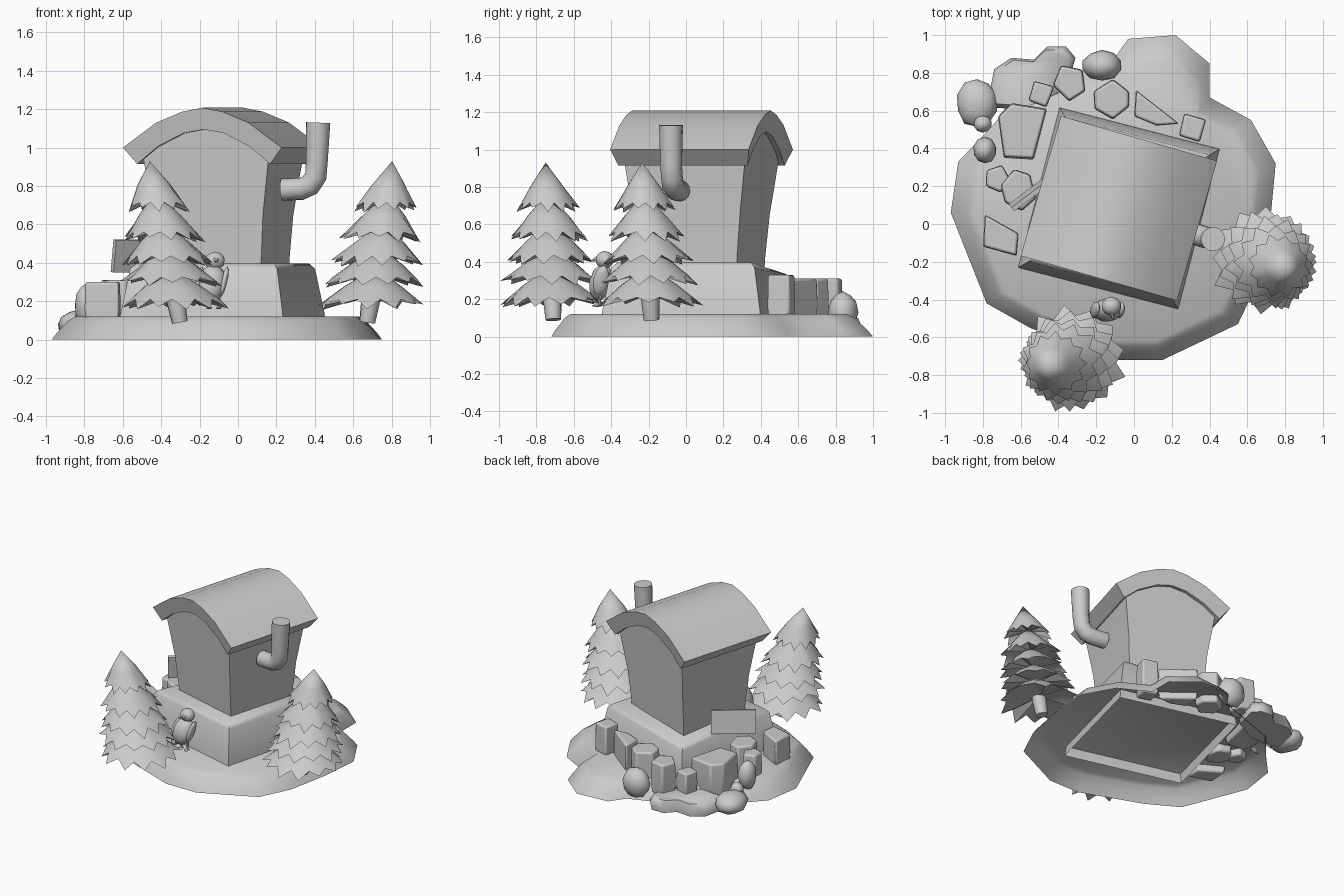
import bpy, bmesh, math, random
from mathutils import Vector, Matrix

if "Cube" in bpy.data.objects:
    bpy.data.objects.remove(bpy.data.objects["Cube"])

random.seed(4)
grey = bpy.data.materials.new("plain grey")
grey.diffuse_color = (0.6, 0.6, 0.6, 1)
grey.use_nodes = True
grey.node_tree.nodes["Principled BSDF"].inputs["Base Color"].default_value = grey.diffuse_color


def turned(deg):
    return Matrix.Translation((-0.08, 0.083, 0)) @ Matrix.Rotation(math.radians(deg), 4, 'Z')


def finish(bm, name, matrix=None, smooth=None, bevel=0):
    bmesh.ops.recalc_face_normals(bm, faces=bm.faces)
    if matrix:
        bm.transform(matrix)
    me = bpy.data.meshes.new(name)
    bm.to_mesh(me)
    bm.free()
    ob = bpy.data.objects.new(name, me)
    bpy.context.collection.objects.link(ob)
    me.materials.append(grey)
    if bevel:
        mod = ob.modifiers.new("bevel", 'BEVEL')
        mod.width, mod.segments = bevel, 2
    if smooth:
        bpy.ops.object.select_all(action='DESELECT')
        ob.select_set(True)
        bpy.context.view_layer.objects.active = ob
        bpy.ops.object.shade_smooth_by_angle(angle=math.radians(smooth))
    return ob


def loft(rings, cap_start=True, cap_end=True):
    """Join rings of equal length with quads."""
    bm = bmesh.new()
    vs = [[bm.verts.new(p) for p in r] for r in rings]
    n = len(vs[0])
    for a, b in zip(vs, vs[1:]):
        for i in range(n):
            bm.faces.new((a[i], a[(i + 1) % n], b[(i + 1) % n], b[i]))
    if cap_start:
        bm.faces.new(vs[0])
    if cap_end:
        bm.faces.new(vs[-1])
    return bm


def slab(name, outline, levels, cx, cy, cap=False):
    """Flat piece of land: (scale, height) levels around a centre."""
    rings = [[(cx + (x - cx) * s, cy + (y - cy) * s, z) for x, y in outline] for s, z in levels]
    finish(loft(rings, cap_start=cap), name, smooth=65)


# Ground with sloped rim and a bulge at the back, and a low flat stone
slab("ground", [(-.97, .06), (-.93, .33), (-.75, .52), (-.6, .7), (-.3, .8), (-.11, .87), (-.03, .98),
                (.22, 1.0), (.4, .85), (.4, .67), (.62, .55), (.75, .32), (.72, 0), (.66, -.3),
                (.55, -.53), (.15, -.72), (-.1, -.72), (-.55, -.55), (-.78, -.42)],
     [(1, 0), (.97, .035), (.9, .1), (.86, .12)], -.1, 0)
slab("flat_stone", [(-.78, .62), (-.74, .82), (-.65, .88), (-.53, .87), (-.46, .94), (-.36, .94),
                    (-.31, .88), (-.36, .7), (-.55, .6)], [(.97, .01), (1, .05), (.88, .1)], -.54, .78, True)


def square(h, z, back=0):
    return [(-h, -h, z), (h, -h, z), (h, h, z), (-h, h, z - back)]


# Foundation, lower at its back corner
finish(loft([square(.445, .05), square(.435, .14), square(.395, .37, .06), square(.37, .395, .06)],
            cap_start=False), "foundation", turned(-14.5), smooth=50)

# House body, flaring upwards, with arched gables
side = [(-.275, .3), (.28, .3), (.285, .42), (.3, .65), (.34, .94), (.21, 1.04), (.08, 1.1),
        (-.08, 1.1), (-.21, 1.04), (-.335, .94), (-.295, .65), (-.28, .42)]
depth = lambda z: .27 + .065 * min(1, ((z - .3) / .64) ** 1.5)
finish(loft([[(x, s * depth(z), z) for x, z in side] for s in (-1, 1)]), "house_body", turned(-15.5), smooth=40)

# Thick arched roof with ends that slope inwards below
outer = [(-.43, 1.0), (-.25, 1.13), (-.11, 1.187), (0, 1.208), (.11, 1.187), (.25, 1.13), (.43, 1.0)]
inner = [(.36, .915), (.25, 1.005), (.11, 1.075), (0, 1.095), (-.11, 1.075), (-.25, 1.005), (-.36, .915)]
finish(loft([[(x, s * .385, z) for x, z in outer] + [(x, s * .36, z) for x, z in inner] for s in (-1, 1)]),
       "roof", turned(-16), smooth=50)


# Bent stove pipe
def tube(name, path, sides=14):
    rings = []
    pts = [Vector(p[:3]) for p in path]
    for i, p in enumerate(pts):
        d = (pts[min(i + 1, len(pts) - 1)] - pts[max(i - 1, 0)]).normalized()
        u = d.cross(Vector((.2, 1, .1))).normalized()
        v = d.cross(u)
        rings.append([p + path[i][3] * (u * math.cos(a) + v * math.sin(a))
                      for a in (k * math.tau / sides for k in range(sides))])
    finish(loft(rings), name, smooth=50)


tube("stove_pipe", [(.23, -.035, .78, .058), (.33, -.055, .785, .058), (.375, -.07, .805, .058),
                    (.405, -.075, .85, .058), (.41, -.08, .92, .058), (.418, -.08, 1.13, .064)])


# Fir trees: leaning trunk with stacked jagged skirts
def tree(name, base, top, phase):
    base, top = Vector(base), Vector(top)
    tiers = [(.93, .685, .17), (.77, .53, .215), (.62, .405, .245), (.49, .295, .27), (.38, .18, .29)]
    axis = lambda z: base.lerp(top, (z - base.z) / (top.z - base.z))
    teeth = 12
    for t, (hi, lo, r) in enumerate(tiers):
        bm = bmesh.new()
        apex = bm.verts.new(axis(hi))
        under = bm.verts.new(axis(lo + .05))
        mid, rim = [], []
        for i in range(teeth * 2):
            a = math.pi * i / teeth + phase + t * .7
            d = Vector((math.cos(a), math.sin(a), 0))
            tip = i % 2 == 0
            mid.append(bm.verts.new(axis(lo + (hi - lo) * .48) + d * r * .52))
            rr = r * (random.uniform(.92, 1.02) if tip else .8)
            zz = lo + (random.uniform(-.025, .01) if tip else .03)
            rim.append(bm.verts.new(axis(zz) + d * rr))
        n = len(rim)
        for i in range(n):
            j = (i + 1) % n
            bm.faces.new((apex, mid[i], mid[j]))
            bm.faces.new((mid[i], rim[i], rim[j], mid[j]))
            bm.faces.new((rim[j], rim[i], under))
        finish(bm, f"{name}_branches_{t + 1}", smooth=60)
    p, q = axis(.09), axis(.4)
    tube(name + "_trunk", [(*p, .042), (*axis(.2), .05), (*q, .04)], 10)


tree("front_tree", (-.305, -.71, .1), (-.46, -.75, .93), 0)
tree("right_tree", (.675, -.185, .1), (.805, -.235, .94), .3)


# Blocky stones around the back
def block(name, ring, h):
    cx, cy = (sum(p[i] for p in ring) / len(ring) for i in (0, 1))
    rings = [[(cx + (x - cx) * s, cy + (y - cy) * s, z) for x, y in ring]
             for s, z in ((.92, .07), (1, .16), (.95, h))]
    finish(loft(rings), name, smooth=50, bevel=.012)


block("big_block", [(-.65, .64), (-.46, .61), (-.53, .34), (-.69, .35), (-.72, .57)], .31)
block("wedge_block", [(.01, .71), (.24, .53), (.12, .52), (0, .57)], .31)
block("left_block", [(-.79, .05), (-.61, -.05), (-.62, -.17), (-.8, -.12)], .3)
# x, y, width, depth, top height, turn, sides
blocks = [(-.34, .75, .17, .19, .31, 10, 5), (-.12, .66, .19, .2, .31, 0, 6), (-.49, .69, .12, .12, .25, -20, 4),
          (.31, .51, .15, .12, .33, -20, 4), (-.72, .24, .14, .14, .28, 30, 5), (-.61, .18, .18, .21, .31, 15, 6)]
for k, (x, y, w, d, h, turn, n) in enumerate(blocks):
    f = .5 * (1.3 if n == 4 else 1.08)
    ring = []
    for i in range(n):
        a = (i + .5 + random.uniform(-.15, .15)) * math.tau / n
        p = Matrix.Rotation(math.radians(turn), 2) @ Vector((math.cos(a) * w * f, math.sin(a) * d * f))
        ring.append((x + p.x, y + p.y))
    block(f"block_stone_{k + 1}", ring, h)


def ball(name, centre, size, tilt=(0, 0, 0), detail=2, jitter=0):
    bm = bmesh.new()
    bmesh.ops.create_icosphere(bm, subdivisions=detail, radius=1)
    for v in bm.verts:
        v.co *= 1 + random.uniform(-jitter, jitter)
    rot = Matrix.Identity(4)
    for ang, ax in zip(tilt, 'XYZ'):
        rot = Matrix.Rotation(math.radians(ang), 4, ax) @ rot
    finish(bm, name, Matrix.Translation(centre) @ rot @ Matrix.Diagonal((*size, 1)), smooth=60)


# Rounded boulders
for k, (c, s) in enumerate([((-.17, .84, .13), (.105, .08, .11)), ((-.83, .64, .08), (.11, .13, .075)),
                            ((-.8, .53, .12), (.05, .045, .06)), ((-.79, .39, .18), (.06, .07, .11))]):
    ball(f"boulder_{k + 1}", c, s, jitter=.05)

# Tilted board beside the back wall
bm = bmesh.new()
bmesh.ops.create_cube(bm, size=1)
finish(bm, "board", Matrix.Translation((-.525, .18, .435)) @ Matrix.Rotation(math.radians(37), 4, 'Z')
       @ Matrix.Rotation(math.radians(8), 4, 'X') @ Matrix.Diagonal((.31, .025, .17, 1)))

# Small bird in front of the house
ball("bird_body", (-.14, -.455, .29), (.078, .062, .105), (-12, 14, 0))
ball("bird_head", (-.12, -.435, .41), (.053, .05, .048))
tube("bird_beak", [(-.115, -.475, .415, .016), (-.11, -.51, .405, .003)], 6)
tube("bird_tail", [(-.16, -.46, .25, .04), (-.21, -.48, .19, .022)], 6)
for s in (-1, 1):
    ball("bird_wing", (-.14 + s * .066, -.455, .3), (.018, .042, .085), (-12, 14, 0))
    tube("bird_leg", [(-.125 + s * .025, -.46, .22, .008), (-.125 + s * .025, -.465, .165, .008)], 6)
    ball("bird_foot", (-.125 + s * .025, -.475, .165), (.018, .028, .007), detail=1)
